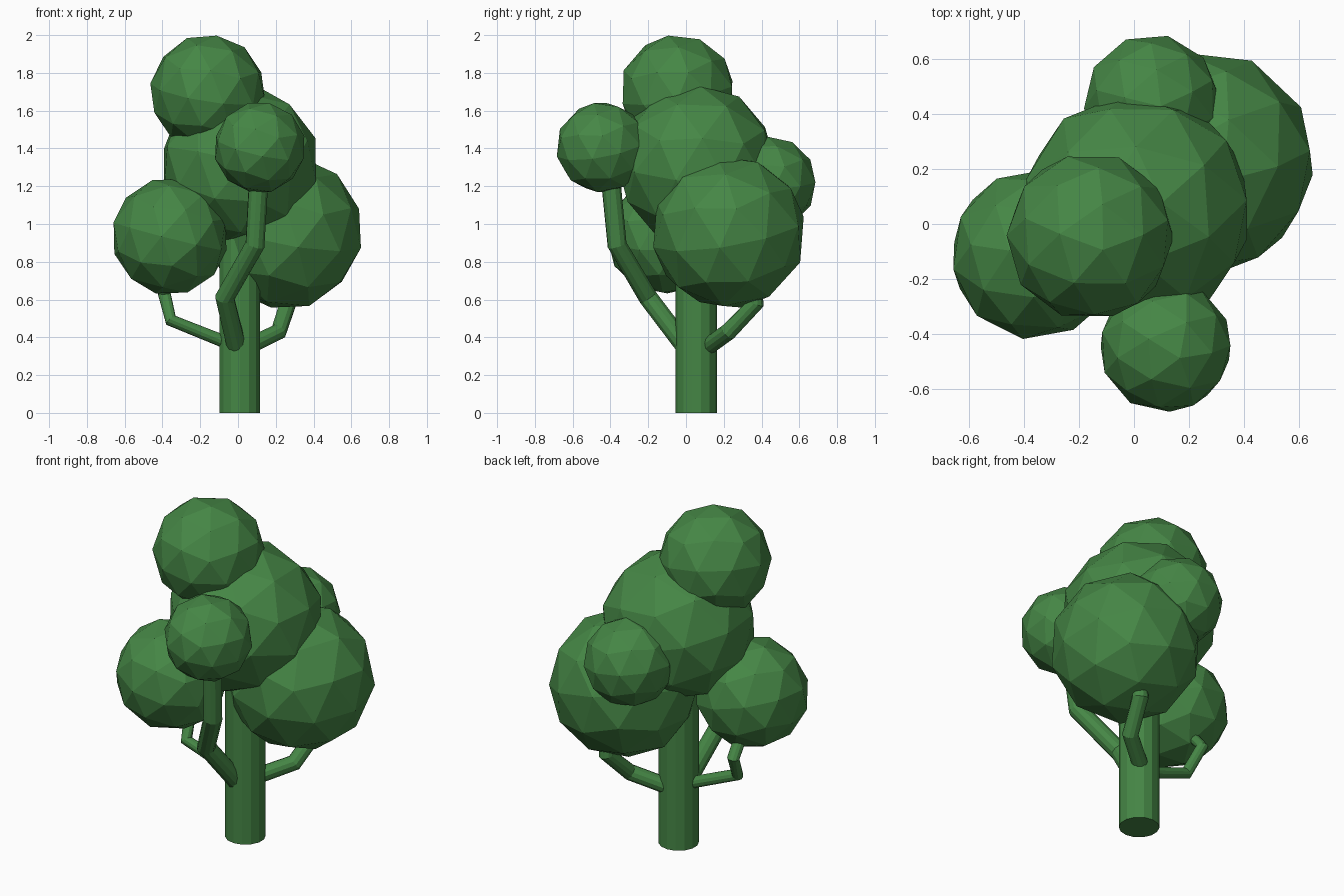
import bpy
from mathutils import Vector

if "Cube" in bpy.data.objects:
    bpy.data.objects.remove(bpy.data.objects["Cube"])

green = bpy.data.materials.new("green")
green.diffuse_color = (0.06, 0.24, 0.06, 1)
green.use_nodes = True
green.node_tree.nodes["Principled BSDF"].inputs["Base Color"].default_value = green.diffuse_color


def leaf_ball(name, centre, radius, turn):
    bpy.ops.mesh.primitive_ico_sphere_add(subdivisions=2, radius=radius,
                                          location=centre, rotation=turn)
    ob = bpy.context.object
    ob.name = name
    ob.data.materials.append(green)


def branch(name, radius, points):
    cu = bpy.data.curves.new(name, 'CURVE')
    cu.dimensions = '3D'
    cu.bevel_depth = radius
    cu.bevel_resolution = 4
    cu.use_fill_caps = True
    sp = cu.splines.new('POLY')
    sp.points.add(len(points) - 1)
    for p, co in zip(sp.points, points):
        p.co = (*co, 1)
    sp.use_smooth = False
    ob = bpy.data.objects.new(name, cu)
    bpy.context.collection.objects.link(ob)
    bpy.ops.object.select_all(action='DESELECT')
    ob.select_set(True)
    bpy.context.view_layer.objects.active = ob
    bpy.ops.object.convert(target='MESH')
    ob = bpy.context.object
    ob.name = name
    ob.data.materials.clear()
    ob.data.materials.append(green)


# trunk, ending inside the foliage
bpy.ops.mesh.primitive_cylinder_add(vertices=14, radius=0.11, depth=1.2,
                                    location=(0.01, 0.055, 0.6))
trunk = bpy.context.object
trunk.name = "trunk"
trunk.data.materials.append(green)

# bent branches
branch("front_branch", 0.052, [(0.0, 0.02, 0.32), (-0.07, -0.2, 0.61),
                               (0.09, -0.365, 0.89), (0.11, -0.40, 1.25)])
branch("left_branch", 0.034, [(-0.03, 0.05, 0.36), (-0.355, 0.02, 0.49),
                              (-0.39, 0.11, 0.63), (-0.38, 0.0, 0.76)])
branch("right_branch", 0.045, [(0.03, 0.10, 0.34), (0.215, 0.225, 0.43),
                               (0.265, 0.37, 0.58), (0.27, 0.35, 0.75)])

# foliage clumps
leaf_ball("top_foliage", (-0.16, -0.045, 1.697), 0.308, (0.2, 0.1, 0.3))
leaf_ball("middle_foliage", (0.01, 0.055, 1.315), 0.425, (0.1, 0.2, 0.7))
leaf_ball("right_foliage", (0.25, 0.225, 0.957), 0.412, (0.2, 0.15, 0.2))
leaf_ball("left_foliage", (-0.36, -0.11, 0.935), 0.312, (0.15, 0.2, 0.5))
leaf_ball("front_foliage", (0.115, -0.445, 1.405), 0.244, (0.2, 0.2, 0.1))
leaf_ball("back_foliage", (0.065, 0.442, 1.215), 0.25, (0.1, 0.1, 0.4))
